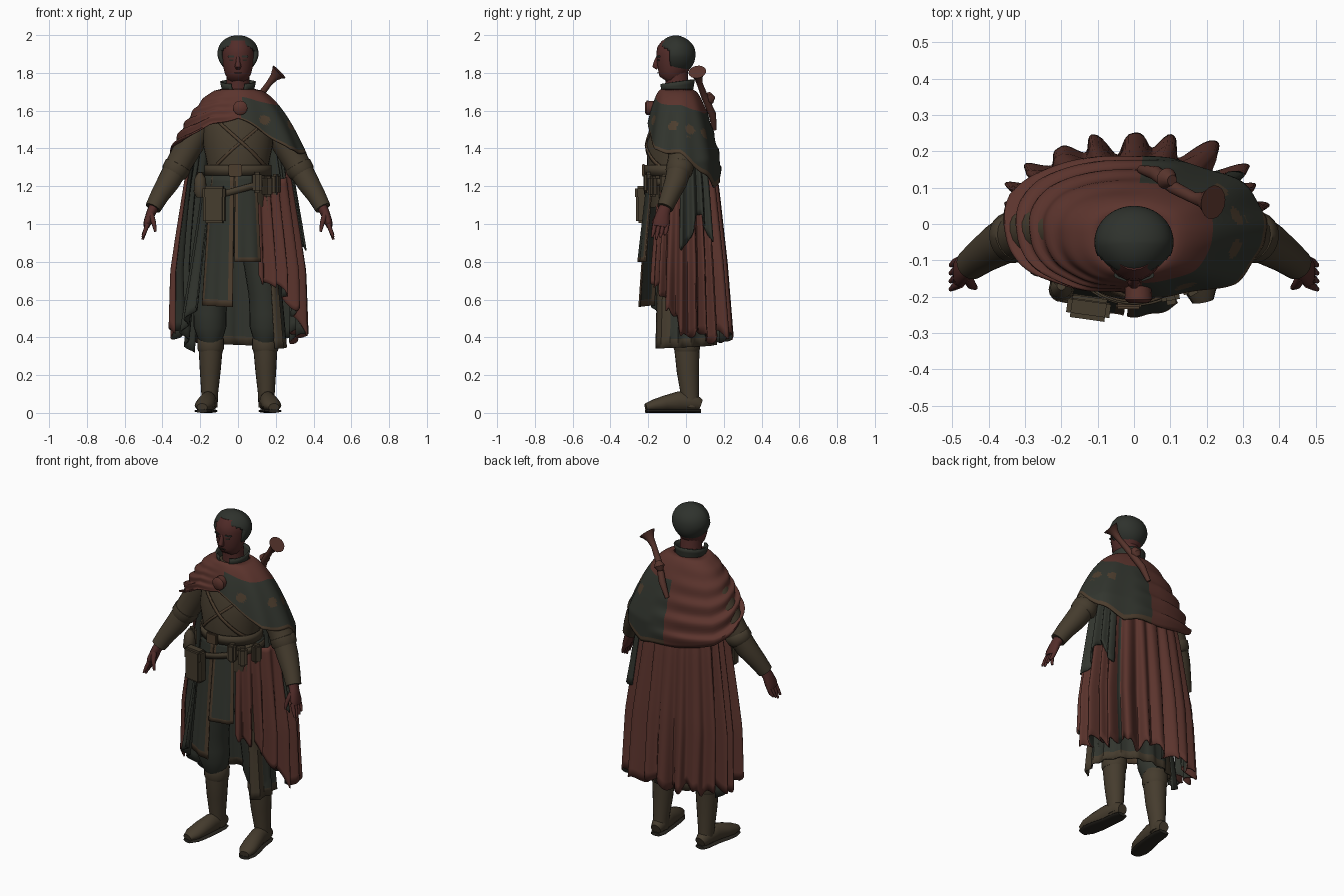
import bpy, bmesh, math
from math import sin, cos, radians, pi
from mathutils import Vector

old = bpy.data.objects.get("Cube")
if old:
    bpy.data.objects.remove(old, do_unlink=True)


def material(name, r, g, b):
    m = bpy.data.materials.new(name)
    m.use_nodes = True
    m.diffuse_color = (r, g, b, 1)
    bsdf = m.node_tree.nodes["Principled BSDF"]
    bsdf.inputs["Base Color"].default_value = (r, g, b, 1)
    bsdf.inputs["Roughness"].default_value = 0.9
    return m


red = material("rust red cloth", .105, .034, .026)
green = material("dark green cloth", .031, .035, .027)
brown = material("brown leather", .06, .045, .027)
trim = material("tan trim", .073, .047, .027)
skin = material("ruddy skin", .085, .025, .022)
hair = material("dark hair", .028, .032, .026)
dark = material("dark sole", .022, .019, .014)
horn_red = material("horn red", .095, .034, .025)


def finish(name, bm, mats, angle=40):
    mesh = bpy.data.meshes.new(name)
    bm.to_mesh(mesh)
    bm.free()
    ob = bpy.data.objects.new(name, mesh)
    bpy.context.collection.objects.link(ob)
    for m in mats:
        mesh.materials.append(m)
    bpy.ops.object.select_all(action='DESELECT')
    ob.select_set(True)
    bpy.context.view_layer.objects.active = ob
    bpy.ops.object.shade_smooth_by_angle(angle=radians(angle))
    return ob


def interp(x, table):
    for (x0, y0), (x1, y1) in zip(table, table[1:]):
        if x <= x1:
            return y0 + (y1 - y0) * max(0, (x - x0) / (x1 - x0))
    return table[-1][1]


def soft(c, power):
    return math.copysign(abs(c) ** power, c)


def tube(name, pts, mat, seg=16, side=1):
    """Capped tube through (x, y, z, half width, half depth); side mirrors x."""
    bm = bmesh.new()
    mid = [Vector((p[0] * side, p[1], p[2])) for p in pts]
    rings = []
    for i, p in enumerate(pts):
        t = (mid[min(i + 1, len(mid) - 1)] - mid[max(i - 1, 0)]).normalized()
        u = Vector((1, 0, 0))
        u = (u - u.dot(t) * t).normalized()
        w = t.cross(u)
        rings.append([bm.verts.new(mid[i] + u * p[3] * cos(k * 2 * pi / seg)
                                   + w * p[-1] * sin(k * 2 * pi / seg)) for k in range(seg)])
    for r0, r1 in zip(rings, rings[1:]):
        for k in range(seg):
            n = (k + 1) % seg
            bm.faces.new((r0[k], r0[n], r1[n], r1[k]))
    bm.faces.new(rings[0])
    bm.faces.new(rings[-1])
    bmesh.ops.recalc_face_normals(bm, faces=bm.faces)
    return finish(name, bm, [mat], 50)


def sheet(name, f, a0, a1, nu, nv, mats, rule=None, thick=.008, lining=0):
    """Cloth f(angle, v): angle 0 is the back, positive to the left; v runs down."""
    bm = bmesh.new()
    grid = [[bm.verts.new(f(radians(a0 + (a1 - a0) * i / nu), j / nv))
             for i in range(nu + 1)] for j in range(nv + 1)]
    for j in range(nv):
        for i in range(nu):
            face = bm.faces.new((grid[j][i], grid[j][i + 1], grid[j + 1][i + 1], grid[j + 1][i]))
            if rule:
                face.material_index = rule((i + .5) / nu, (j + .5) / nv, face.calc_center_median())
    if a1 - a0 == 360:
        bmesh.ops.remove_doubles(bm, verts=bm.verts, dist=.0002)
    ob = finish(name, bm, mats, 50)
    sol = ob.modifiers.new("thickness", 'SOLIDIFY')
    sol.thickness = thick
    sol.offset = -1
    sol.material_offset = lining
    return ob


def box(name, loc, size, mat, turn=0, bevel=.012):
    bm = bmesh.new()
    bmesh.ops.create_cube(bm, size=1)
    bmesh.ops.scale(bm, vec=size, verts=bm.verts)
    bmesh.ops.bevel(bm, geom=bm.edges[:], offset=bevel, segments=2, affect='EDGES')
    ob = finish(name, bm, [mat])
    ob.location = loc
    ob.rotation_euler.z = radians(turn)
    return ob


# Torso: rings of (z, centre y, half width, half depth)
torso = [(1.1, -.05, .17, .14), (1.2, -.06, .165, .14), (1.3, -.06, .16, .145), (1.42, -.06, .185, .15),
         (1.52, -.055, .185, .125), (1.62, -.05, .15, .1), (1.7, -.045, .08, .075)]
tube("tunic_torso", [(0, cy, z, rx, ry) for z, cy, rx, ry in torso], brown, 32)


def on_torso(a, z, gap):
    cy, rx, ry = (interp(z, [(r[0], r[k]) for r in torso]) for k in (1, 2, 3))
    return ((rx + gap) * sin(a), cy + (ry + gap) * cos(a), z)


# Belts and straps that follow the torso
def strap(name, z, tilt, width, gap, mat):
    sheet(name, lambda a, v: on_torso(a, z + tilt * sin(a) - width * (v - .5), gap),
          -180, 180, 48, 1, [mat])


strap("belt", 1.285, 0, .055, .016, brown)
strap("hip_belt", 1.18, .05, .035, .026, brown)
strap("chest_strap", 1.45, -.17, .022, .01, trim)
strap("cross_strap", 1.42, .16, .018, .007, trim)
box("belt_buckle", (-.015, -.225, 1.285), (.07, .018, .065), trim, bevel=.005)
box("large_pouch", (-.125, -.228, 1.1), (.115, .06, .19), brown, -8)
box("large_pouch_flap", (-.125, -.232, 1.165), (.12, .062, .07), brown, -8)
for x, y, z, turn in [(.1, -.2, 1.22, 10), (.155, -.175, 1.2, 30), (.2, -.11, 1.21, 60),
                      (-.2, -.15, 1.22, -45)]:
    box("small_pouch", (x, y, z), (.05, .045, .11), brown, turn)
tube("flask", [(-.2, -.17, 1.27, .012), (-.2, -.175, 1.24, .03), (-.2, -.18, 1.17, .035),
               (-.2, -.18, 1.14, .02)], brown)

# Arms, hands, trousers and boots
for s, side in [(1, "left"), (-1, "right")]:
    tube(side + "_sleeve", [(.17, -.02, 1.57, .07), (.25, -.02, 1.43, .075), (.295, -.025, 1.35, .07),
                            (.325, -.035, 1.295, .068)], brown, 20, s)
    tube(side + "_rolled_cuff", [(.312, -.03, 1.32, .06), (.318, -.03, 1.308, .073),
                                 (.337, -.038, 1.275, .071), (.345, -.04, 1.26, .06)], brown, 20, s)
    tube(side + "_forearm", [(.33, -.035, 1.29, .064), (.37, -.055, 1.22, .06), (.415, -.085, 1.15, .05),
                             (.45, -.112, 1.085, .043)], brown, 20, s)
    tube(side + "_palm", [(.44, -.105, 1.1, .028, .032), (.46, -.12, 1.06, .025, .035),
                          (.478, -.13, 1.01, .022, .045), (.485, -.135, .985, .015, .04)], skin, 12, s)
    for k in range(4):
        y, drop = -.168 + .022 * k, .012 * abs(k - 1)
        tube(side + "_finger", [(.478, y + .003, 1.0, .012), (.493, y - .004, .96, .011),
                                (.505, y - .012, .918 + drop, .006)], skin, 8, s)
    tube(side + "_thumb", [(.46, -.145, 1.05, .016), (.447, -.168, 1.01, .013), (.437, -.175, .96, .007)],
         skin, 8, s)
    tube(side + "_trouser_leg", [(.085, -.04, 1.12, .09, .11), (.115, -.04, .85, .095, .105),
                                 (.14, -.03, .63, .084, .085), (.148, -.02, .53, .088, .085),
                                 (.148, -.015, .46, .088, .082), (.146, -.005, .41, .072, .074),
                                 (.145, 0, .38, .06, .065)], green, 20, s)
    tube(side + "_boot_shaft", [(.15, .025, .03, .042, .048), (.15, .02, .1, .044, .048),
                                (.147, .01, .22, .055, .059), (.145, .005, .33, .063, .066),
                                (.145, .005, .41, .066, .07)], brown, 20, s)
    tube(side + "_boot_cuff", [(.145, .005, .325, .064), (.145, .005, .34, .07),
                               (.145, .005, .39, .071), (.145, .005, .405, .064)], brown, 20, s)
    foot = [(.148, .078, .042, .03, .03), (.15, .045, .054, .042, .047), (.158, -.04, .06, .044, .054),
            (.171, -.11, .05, .05, .042), (.182, -.17, .039, .048, .032), (.19, -.213, .03, .028, .02)]
    tube(side + "_boot_foot", foot, brown, 16, s)
    tube(side + "_boot_sole", [(x, y, .01, w + .002, .01) for x, y, z, w, h in foot], dark, 16, s)


# Tunic skirt panels with trimmed edges; the hem slopes from one side to the other
def skirt(name, a0, a1, hem0, hem1, flare, ripple, edges):
    def f(a, v):
        rx, ry = .18 + flare * v, .155 + .05 * v
        k = 1 + ripple * 5 * v * cos(a * 16)
        hem = hem0 + (hem1 - hem0) * (a - radians(a0)) / radians(a1 - a0)
        return (rx * k * sin(a), -.05 + ry * k * cos(a), 1.26 + (hem - 1.26) * v)
    sheet(name, f, a0, a1, 30, 20, edges,
          lambda u, v, c: int(u < .12 or u > .88 or v > .94))


skirt("back_skirt", -62, 125, .37, .34, .07, .01, [green, brown])
skirt("right_side_skirt", -130, -58, .56, .32, .11, .014, [green, green])
skirt("right_front_panel", -173, -126, .56, .57, .06, .003, [green, trim])
skirt("left_front_panel", 146, 185, .8, .8, .04, .003, [green, trim])

# Pleated cloak, lined, with its left end wrapped to the front
cloak_rx = [(.4, .37), (.75, .36), (.92, .335), (1.23, .285), (1.55, .22)]
cloak_ry = [(.4, .262), (.8, .23), (1.2, .185), (1.55, .125)]


def cloak(a, v, out=0):
    deg = a * 180 / pi
    top = interp(deg, [(85, 1.55), (105, 1.25), (160, 1.22)])
    hem = interp(deg, [(-100, .43), (-50, .41), (60, .4), (95, .43), (125, .6), (165, .74)])
    hem += .022 * sin(a * 11) + .015 * sin(a * 29)
    z = top + (hem - top) * v
    fold = (.05 + .14 * v) * (.5 - .5 * cos(a * 22 + 1.5 * sin(a * 5))) ** 1.3
    back = cos(a) > 0
    k = 1 + out - fold + .04 * v * (sin(a * 14) if back else 0)
    power = .82 if back else 1
    return (interp(z, cloak_rx) * k * soft(sin(a), power),
            -.01 + interp(z, cloak_ry) * k * (1 if back else .8) * soft(cos(a), power), z)


# a narrow slit at the left of the back shows the green underlayer
sheet("cloak", cloak, -100, 162, 220, 24, [red, green],
      lambda u, v, c: int(.545 < u < .56 and v > .3), lining=1)
sheet("left_side_drape", lambda a, v: cloak(a, .12 + v * (.38 + .06 * sin(a * 9)), .06),
      48, 98, 50, 12, [green])

# Shoulder mantle: red wrap over the right side and neck, green over the left
mantle_hem = [(-180, 1.56), (-150, 1.53), (-120, 1.46), (-90, 1.4), (-45, 1.28), (0, 1.23), (30, 1.2),
              (60, 1.27), (90, 1.37), (130, 1.39), (160, 1.5), (180, 1.56)]


def mantle(a, v):
    deg = a * 180 / pi
    drop = v * (1.715 - interp(deg, mantle_hem))
    r = min((drop / .33) ** .55, 1.08)
    depth = .06 + .14 * r if cos(a) > 0 else .1 + .095 * r
    # folds sweep round the right side and fade out towards the clasp
    fade = max(0, min(1, (20 - deg) / 30, (180 + deg) / 70))
    wave = v * (.011 * fade * sin(v * 30 + 2 * a) + .006 * (1 - fade) * sin(a * 9))
    return ((.09 + .26 * r + wave) * soft(sin(a), .88), -.03 + (depth + wave) * soft(cos(a), .88),
            1.715 - drop + wave)


emblems = [Vector(p) for p in [(.14, -.17, 1.55), (.28, -.07, 1.52), (.28, .02, 1.5), (.24, .1, 1.48)]]


def mantle_colour(u, v, c):
    if c.x < .02 or v < .24:
        return 0
    if v > .95 or any((c - e).length < .028 for e in emblems):
        return 2
    return 1


sheet("shoulder_mantle", mantle, -180, 180, 144, 36, [red, green, trim], mantle_colour)
tube("mantle_clasp", [(.012, -.17, 1.615, .036), (.012, -.208, 1.615, .038), (.012, -.218, 1.615, .025)], red)

# Neck and open standing collar
tube("neck", [(0, -.04, 1.64, .07), (0, -.045, 1.72, .06), (0, -.055, 1.83, .062)], skin)
sheet("collar", lambda a, v: ((.095 - .02 * v) * sin(a), -.048 + (.095 - .015 * v) * cos(a),
                              1.765 - .09 * v - .025 * (.5 - .5 * cos(a))),
      -158, 158, 36, 4, [green])

# Head and face
tube("head", [(0, -.105, 1.757, .03, .042), (0, -.095, 1.772, .055, .058), (0, -.08, 1.8, .07, .075),
              (0, -.068, 1.84, .08, .09), (0, -.058, 1.89, .085, .1), (0, -.055, 1.93, .084, .097),
              (0, -.052, 1.965, .065, .075)], skin, 24)
tube("nose", [(0, -.148, 1.885, .009, .01), (0, -.158, 1.855, .012, .014), (0, -.162, 1.835, .018, .017),
              (0, -.15, 1.822, .012, .008)], skin, 10)
box("mouth", (0, -.15, 1.8), (.04, .008, .006), dark, bevel=.002)
for s in (1, -1):
    box("eyebrow", (.036 * s, -.146, 1.886), (.04, .014, .01), hair, 20 * s, .003)
    box("eye", (.034 * s, -.145, 1.868), (.024, .012, .008), dark, 20 * s, .002)

# Hair: a cap cut open around the face, swept up and pointed at the front
bm = bmesh.new()
bmesh.ops.create_uvsphere(bm, u_segments=48, v_segments=32, radius=1)
for v in bm.verts:
    x, y, z = v.co
    taper = 1 + .3 * min(y, 0) * max(z, 0) + .15 * min(z, 0)
    lift = soft(z, .85 if z > 0 else 1) - .12 * max(y, 0) * max(z, 0)
    v.co = (x * .109 * taper, -.05 + y * .1, 1.895 + lift * .104)
cut = []
for f in bm.faces:
    c = f.calc_center_median()
    if c.z < 1.8 or c.z < interp(c.y, [(-.12, 1.938), (-.092, 1.925), (-.08, 1.83), (-.07, 1.8)]):
        cut.append(f)
bmesh.ops.delete(bm, geom=cut, context='FACES')
cap = finish("hair", bm, [hair], 60)
cap.modifiers.new("thickness", 'SOLIDIFY').thickness = .02

# Horn slung over the back
tube("horn", [(.02, .15, 1.5, .012), (.06, .14, 1.58, .02), (.11, .1, 1.67, .018), (.165, .072, 1.745, .016),
              (.19, .066, 1.775, .022), (.208, .062, 1.795, .036), (.218, .06, 1.805, .047)], horn_red)
tube("horn_knob", [(.08, .13, 1.64, .015), (.09, .125, 1.665, .03), (.105, .12, 1.69, .015)], horn_red)
